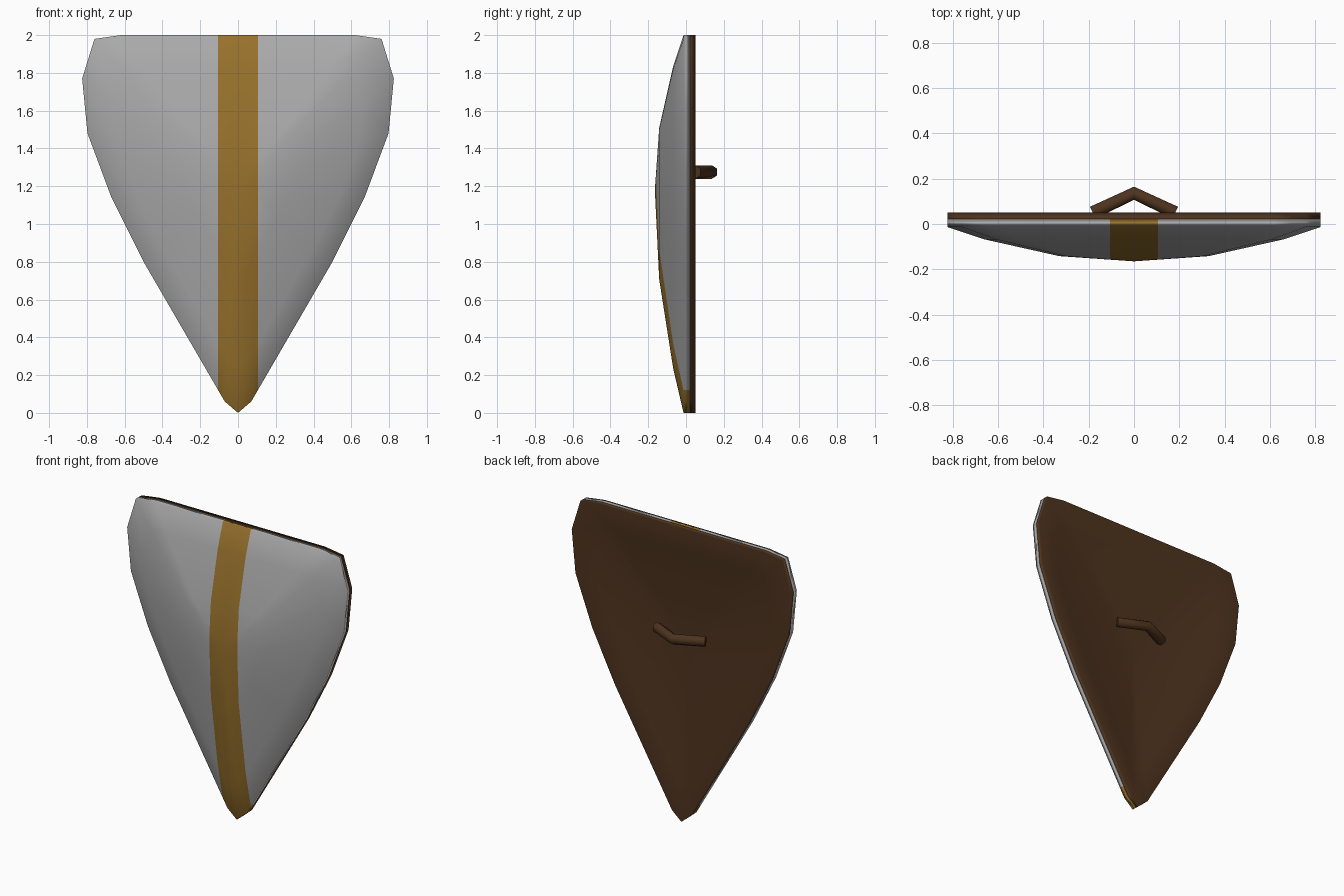
import bpy, bmesh
from mathutils import Vector

cube = bpy.data.objects.get("Cube")
if cube:
    bpy.data.objects.remove(cube, do_unlink=True)


def material(name, rgb):
    m = bpy.data.materials.new(name)
    m.use_nodes = True
    m.diffuse_color = (*rgb, 1)
    m.node_tree.nodes["Principled BSDF"].inputs["Base Color"].default_value = (*rgb, 1)
    return m


grey = material("steel grey", (0.40, 0.40, 0.40))
gold = material("dull gold", (0.31, 0.165, 0.025))
wood = material("dark wood", (0.075, 0.033, 0.013))

# Half outline of the shield (x, z), mirrored to a closed loop
half = [(0.07, 0.06), (0.5, 0.8), (0.67, 1.14), (0.797, 1.48),
        (0.825, 1.77), (0.76, 1.98), (0.62, 2.0)]
outline = [(0, 0)] + half + [(0, 2.0)] + [(-x, z) for x, z in reversed(half)]
CENTRE_Z = 1.18
# Dome profile: outline scale and forward bulge of each ring, then the tip
PROFILE = [(1, 0), (0.8, -0.055), (0.4, -0.129)]
TIP = -0.152
HOLLOW = 0.4  # depth of the hollow back relative to the dome


def bridge(bm, a, b):
    n = len(a)
    for i in range(n):
        j = (i + 1) % n
        bm.faces.new((a[i], a[j], b[j], b[i]))


def ring(bm, y, s=1):
    return [bm.verts.new((x * s, y, CENTRE_Z + (z - CENTRE_Z) * s)) for x, z in outline]


def dome(bm, y, depth):
    rings = [ring(bm, y + bulge * depth, s) for s, bulge in PROFILE]
    for a, b in zip(rings, rings[1:]):
        bridge(bm, a, b)
    tip = bm.verts.new((0, y + TIP * depth, CENTRE_Z))
    last = rings[-1]
    for i in range(len(last)):
        bm.faces.new((last[i], last[(i + 1) % len(last)], tip))
    return rings[0]


def finish(name, bm, mats):
    bmesh.ops.recalc_face_normals(bm, faces=bm.faces[:])
    for f in bm.faces:
        f.smooth = True
    me = bpy.data.meshes.new(name)
    bm.to_mesh(me)
    bm.free()
    for m in mats:
        me.materials.append(m)
    ob = bpy.data.objects.new(name, me)
    bpy.context.collection.objects.link(ob)
    return ob


# Domed metal face with a gold centre stripe cut into it
bm = bmesh.new()
bridge(bm, dome(bm, -0.013, 1), dome(bm, 0.022, HOLLOW))
STRIPE = 0.105
for x in (-STRIPE, STRIPE):
    bmesh.ops.bisect_plane(bm, geom=bm.verts[:] + bm.edges[:] + bm.faces[:],
                           plane_co=(x, 0, 0), plane_no=(1, 0, 0))
for f in bm.faces:
    f.material_index = int(abs(f.calc_center_median().x) < STRIPE)
face = finish("shield_face", bm, [grey, gold])
face.modifiers.new("weighted normals", 'WEIGHTED_NORMAL').mode = 'FACE_AREA'

# Slightly hollow wooden backing with its rim
bm = bmesh.new()
bridge(bm, ring(bm, 0.022), dome(bm, 0.05, HOLLOW))
backing = finish("shield_backing", bm, [wood])
# an open sheet: make sure the hollow side faces backwards
if sum(p.normal.y * p.area for p in backing.data.polygons) < 0:
    backing.data.flip_normals()
backing.modifiers.new("weighted normals", 'WEIGHTED_NORMAL').mode = 'FACE_AREA'

# Bent six-sided grip
bm = bmesh.new()
section = [(0, 0.036), (0.029, 0.018), (0.029, -0.018),
           (0, -0.036), (-0.029, -0.018), (-0.029, 0.018)]
loops = []
for centre, across in (((-0.182, 0.05), (-0.43, 0.9)),
                       ((0, 0.136), (0, 1)),
                       ((0.182, 0.05), (0.43, 0.9))):
    loops.append([bm.verts.new(Vector((centre[0] + across[0] * d, centre[1] + across[1] * d, 1.275 + h)))
                  for d, h in section])
for a, b in zip(loops, loops[1:]):
    bridge(bm, a, b)
bm.faces.new(loops[0])
bm.faces.new(loops[-1])
grip = finish("grip", bm, [wood])
bpy.context.view_layer.objects.active = grip
grip.select_set(True)
bpy.ops.object.shade_smooth_by_angle(angle=1.2)
